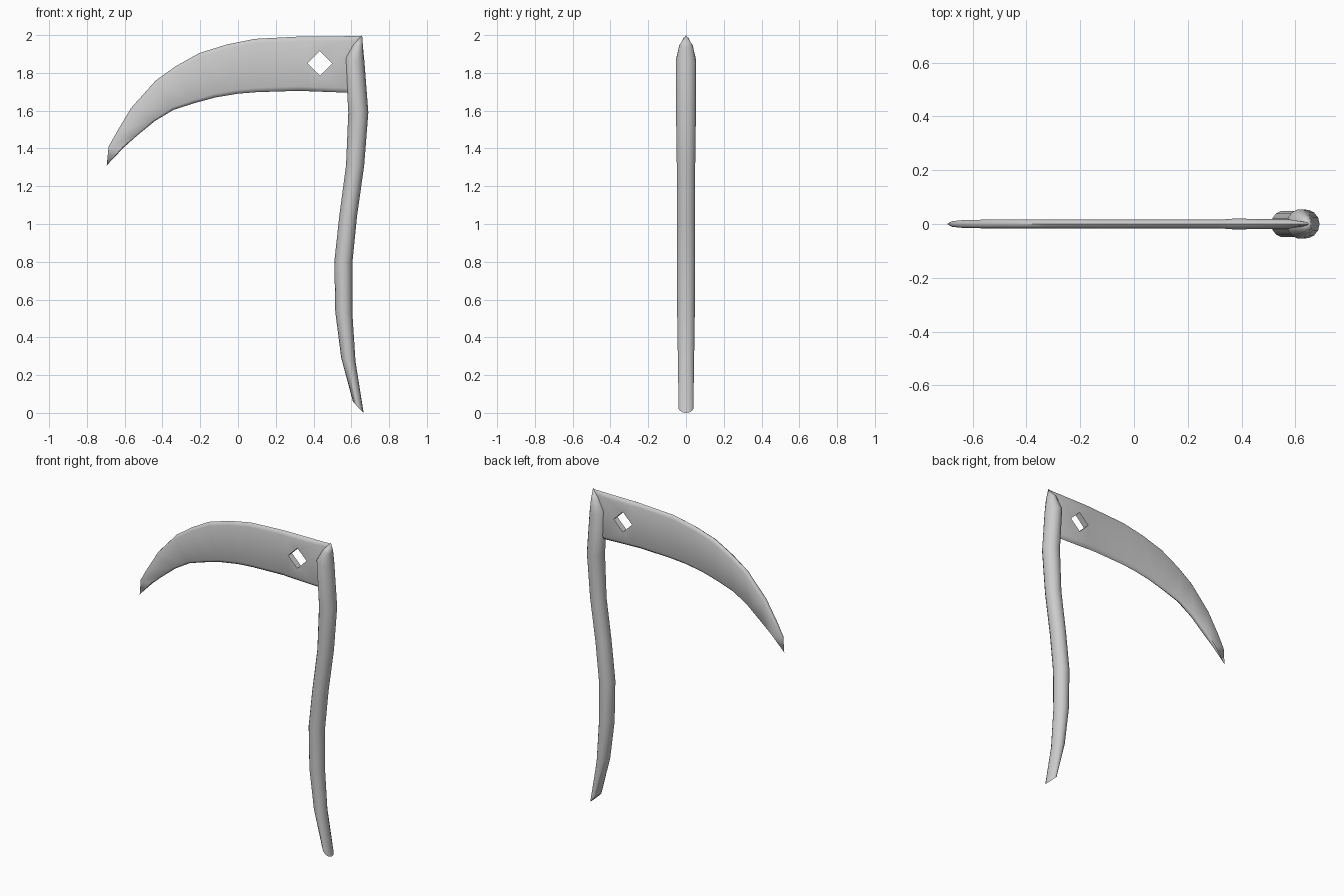
import bpy, bmesh, math

if "Cube" in bpy.data.objects:
    bpy.data.objects.remove(bpy.data.objects["Cube"])


def loft(name, rings, apex=None):
    """Skin a list of point rings, capping the start and closing the end."""
    bm = bmesh.new()
    loops = [[bm.verts.new(p) for p in ring] for ring in rings]
    n = len(loops[0])
    for a, b in zip(loops, loops[1:]):
        for i in range(n):
            j = (i + 1) % n
            bm.faces.new((a[i], a[j], b[j], b[i]))
    bm.faces.new(loops[0][::-1])
    if apex:
        tip = bm.verts.new(apex)
        for i in range(n):
            bm.faces.new((loops[-1][i], loops[-1][(i + 1) % n], tip))
    else:
        bm.faces.new(loops[-1])
    bmesh.ops.recalc_face_normals(bm, faces=bm.faces)
    mesh = bpy.data.meshes.new(name)
    bm.to_mesh(mesh)
    bm.free()
    obj = bpy.data.objects.new(name, mesh)
    bpy.context.collection.objects.link(obj)
    return obj


def smooth(obj, angle):
    bpy.ops.object.select_all(action='DESELECT')
    obj.select_set(True)
    bpy.context.view_layer.objects.active = obj
    bpy.ops.object.shade_smooth_by_angle(angle=math.radians(angle))


# Handle: wavy round shaft with slanted ends (x, z, half width x, half width y, slant)
SIDES = 14
shaft = [(.637, .029, .028, .040, -.029), (.584, .283, .038, .044, -.01),
         (.560, .535, .045, .048, 0), (.558, .80, .048, .050, 0),
         (.583, 1.04, .047, .050, 0), (.620, 1.31, .048, .050, 0),
         (.637, 1.59, .053, .054, 0), (.619, 1.865, .051, .055, -.015),
         (.637, 1.945, .025, .036, -.01)]
rings = []
for x, z, rx, ry, slant in shaft:
    angles = [2 * math.pi * i / SIDES for i in range(SIDES)]
    rings.append([(x + rx * math.cos(a), ry * math.sin(a), z + slant * math.cos(a))
                  for a in angles])
handle = loft("handle", rings, (.657, 0, 2.0))
smooth(handle, 40)

# Blade: curved stations (back x, back z, edge x, edge z, half thickness)
stations = [(.65, 1.995, .60, 1.695, .006), (.57, 1.994, .56, 1.696, .018),
            (.37, 1.993, .37, 1.703, .020), (.32, 1.992, .32, 1.705, .016),
            (.09, 1.98, .10, 1.698, .016), (-.06, 1.95, 0, 1.69, .016),
            (-.205, 1.905, -.12, 1.67, .016), (-.33, 1.835, -.23, 1.64, .016),
            (-.435, 1.76, -.34, 1.605, .016), (-.565, 1.615, -.44, 1.545, .016),
            (-.64, 1.49, -.54, 1.463, .015), (-.685, 1.41, -.605, 1.405, .010)]
half = [(0, 0), (.025, .65), (.08, 1), (.92, 1), (.97, .65), (1, 0)]
section = half + [(f, -t) for f, t in half[-2:0:-1]]
blade = loft("blade", [[(bx + (ex - bx) * f, y * t, bz + (ez - bz) * f)
                        for f, y in section] for bx, bz, ex, ez, t in stations],
             (-.695, 0, 1.31))

# Diamond hole through the blade
bpy.ops.mesh.primitive_cube_add(size=.092, location=(.433, 0, 1.85),
                                rotation=(0, math.radians(45), 0))
cutter = bpy.context.object
cutter.name = "hole_cutter"
cutter.hide_render = True
cut = blade.modifiers.new("hole", 'BOOLEAN')
cut.operation = 'DIFFERENCE'
cut.solver = 'EXACT'
cut.object = cutter
bpy.ops.object.select_all(action='DESELECT')
blade.select_set(True)
bpy.context.view_layer.objects.active = blade
bpy.ops.object.modifier_apply(modifier=cut.name)
bpy.data.objects.remove(cutter)
smooth(blade, 45)
